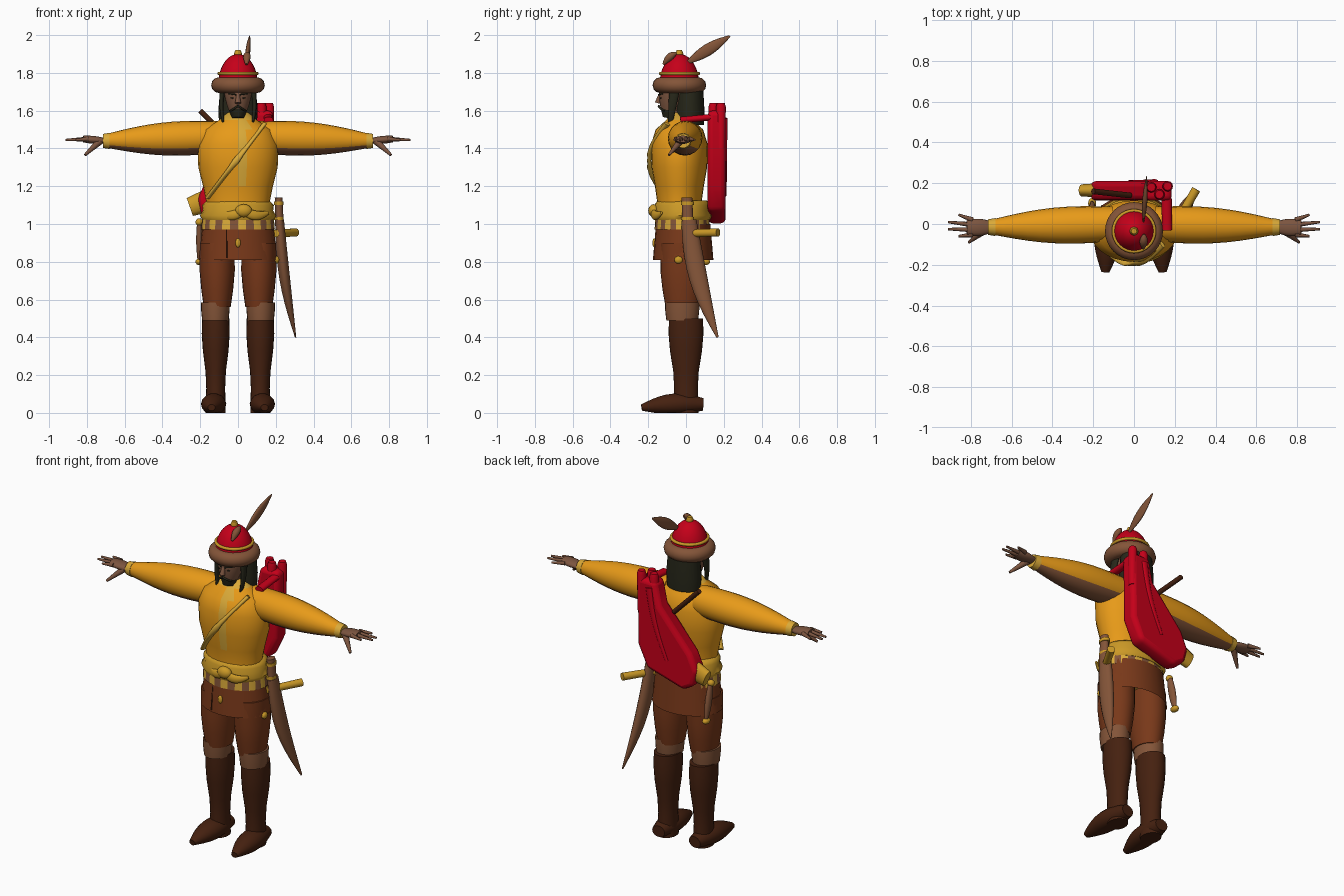
import bpy, bmesh, math
from mathutils import Vector

cube = bpy.data.objects.get("Cube")
if cube:
    bpy.data.objects.remove(cube)

X, Y, Z = Vector((1, 0, 0)), Vector((0, 1, 0)), Vector((0, 0, 1))
NONE = Vector()


def material(name, red, green, blue):
    mat = bpy.data.materials.new(name)
    mat.use_nodes = True
    colour = (red, green, blue, 1)
    mat.diffuse_color = colour
    mat.node_tree.nodes["Principled BSDF"].inputs["Base Color"].default_value = colour
    return mat


ORANGE = material("orange cloth", .84, .34, .01)
PALE = material("pale yellow cloth", .7, .4, .04)
GOLD = material("gold", .6, .32, .02)
RED = material("red", .56, 0, .01)
RUST = material("rust brown cloth", .19, .04, .01)
BOOT = material("dark boot leather", .06, .015, .005)
SKIN = material("brown skin", .2, .09, .05)
TAN = material("tan fur and leather", .23, .09, .04)
HAIR = material("dark hair", .02, .02, .01)


def finish(obj, name, mats, rule=None):
    obj.name = name
    for mat in mats:
        obj.data.materials.append(mat)
    if rule:
        for poly in obj.data.polygons:
            poly.material_index = int(rule(poly))
    bpy.ops.object.select_all(action='DESELECT')
    obj.select_set(True)
    bpy.context.view_layer.objects.active = obj
    bpy.ops.object.shade_smooth_by_angle(angle=math.radians(60))
    return obj


def mesh_object(name, bm, mats, rule=None):
    bmesh.ops.recalc_face_normals(bm, faces=bm.faces)
    mesh = bpy.data.meshes.new(name)
    bm.to_mesh(mesh)
    bm.free()
    obj = bpy.data.objects.new(name, mesh)
    bpy.context.collection.objects.link(obj)
    return finish(obj, name, mats, rule)


# Joins oval rings, each given as (centre, wide radius vector, deep radius vector)
def skin_rings(name, mats, ovals, rule, sides, caps=True):
    bm = bmesh.new()
    rings = []
    for centre, wide, deep in ovals:
        ring = []
        for i in range(sides):
            turn = math.tau * i / sides
            point = centre + wide * math.cos(turn) + deep * math.sin(turn)
            point.z = max(point.z, 0)
            ring.append(bm.verts.new(point))
        rings.append(ring)
    for low, high in zip(rings, rings[1:]):
        for i in range(sides):
            bm.faces.new((low[i - 1], low[i], high[i], high[i - 1]))
    if caps:
        bm.faces.new(rings[0])
        bm.faces.new(rings[-1])
    return mesh_object(name, bm, mats, rule)


# Upright turned shape with an oval section; profile rows are (height, radius)
def turned(name, mats, profile, x=0, y=0, flat=1, rule=None, sides=24, caps=True):
    ovals = [(Vector((x, y, z)), X * r, Y * r * flat) for z, r in profile]
    return skin_rings(name, mats, ovals, rule, sides, caps)


# Tapered tube between two points that may swell and bend in the middle
def tube(name, mats, start, end, first, last, swell=0, bend=NONE, wide=X, flat=1,
         side=1, rule=None, sides=14, steps=10):
    start, end, bend = Vector(start), Vector(end), Vector(bend)
    ovals = []
    for i in range(steps + 1):
        t = i / steps
        arch = math.sin(math.pi * t)
        centre = start.lerp(end, t) + bend * arch
        tangent = (end - start + bend * math.pi * math.cos(math.pi * t)).normalized()
        across = (wide - tangent * wide.dot(tangent)).normalized()
        radius = first + (last - first) * t + swell * arch
        oval = [centre, across * radius, tangent.cross(across) * radius * flat]
        for v in oval:
            v.x *= side
        ovals.append(oval)
    return skin_rings(name, mats, ovals, rule, sides)


def ball(name, mat, place, size):
    bpy.ops.mesh.primitive_uv_sphere_add(segments=16, ring_count=8, location=place)
    bpy.context.object.scale = size
    return finish(bpy.context.object, name, [mat])


def hoop(name, mat, place, major, minor):
    bpy.ops.mesh.primitive_torus_add(major_segments=32, location=place,
                                     major_radius=major, minor_radius=minor)
    return finish(bpy.context.object, name, [mat])


# Tunic with pale collar and front placket, chest strap, skirt and sash
def pale_trim(poly):
    x, y, z = poly.center
    return z > 1.55 or (0 < x < .06 and y < -.08 and z > 1.2)


turned("tunic_body", [ORANGE, PALE],
       [(1, .175), (1.1, .165), (1.2, .185), (1.3, .21), (1.42, .215), (1.5, .18), (1.55, .1), (1.59, .055)],
       y=-.035, flat=.7, rule=pale_trim, sides=28)
tube("chest_strap", [PALE], (.14, -.1, 1.53), (-.16, -.1, 1.14), .018, .018,
     bend=-Y * .095, wide=X + Z, flat=.6)
turned("tunic_skirt", [RUST], [(.81, .208), (1, .187)], y=-.015, flat=.77, caps=False)
tube("skirt_front_slit", [BOOT], (-.06, -.168, .82), (-.06, -.15, .97), .004, .004)
turned("checked_hem", [PALE, TAN], [(.97, .195), (1.03, .19)], y=-.02, flat=.75, sides=28,
       rule=lambda poly: poly.index % 2)
turned("sash", [GOLD], [(1.02, .188), (1.045, .202), (1.07, .186), (1.1, .19), (1.125, .166)],
       y=-.02, flat=.78)
ball("sash_knot", GOLD, (.03, -.17, 1.07), (.045, .03, .035))
for s in (1, -1):
    tube("sash_fold", [GOLD], (.03, -.175, 1.07), (.03 + s * .13, -.13, 1.06), .02, .01,
         swell=.01, bend=(0, -.01, -.02), wide=Z, flat=.6)
ball("belt_tassel", GOLD, (0, -.168, .9), (.014, .01, .024))

# Arms, hands, legs and boots
for s, tag in ((1, "left_"), (-1, "right_")):
    tube(tag + "sleeve", [ORANGE, TAN], (.1, 0, 1.46), (.7, -.015, 1.44), .085, .036, swell=.026,
         wide=Y, side=s, sides=20, rule=lambda poly: poly.normal.z < -.6)
    tube(tag + "cuff", [PALE], (.68, -.015, 1.44), (.715, -.015, 1.44), .044, .038, wide=Y, side=s)
    tube(tag + "palm", [SKIN], (.7, -.015, 1.44), (.82, -.018, 1.45), .028, .036, swell=.01,
         wide=Y, flat=.5, side=s)
    for k in range(4):
        reach = .86 + .06 * math.sin(k * math.pi / 3)
        tube(tag + "finger", [SKIN], (.79, .02 - k * .024, 1.45), (reach, .045 - k * .035, 1.445),
             .013, .006, wide=Y, side=s, sides=8)
    tube(tag + "thumb", [SKIN], (.73, -.03, 1.44), (.81, -.09, 1.365), .02, .007, wide=Y, side=s, sides=8)

    turned(tag + "thigh", [RUST], [(.56, .071), (.65, .084), (.75, .093), (.9, .092)],
           x=s * .11, y=-.02, flat=1.24)
    turned(tag + "knee_band", [TAN], [(.49, .07), (.54, .075), (.585, .076)], x=s * .12, y=-.02, flat=1.2)
    turned(tag + "boot_shaft", [BOOT], [(0, .053), (.13, .05), (.22, .054), (.33, .068), (.42, .074), (.5, .072)],
           x=s * .118, flat=1.25)
    tube(tag + "boot_foot", [BOOT], (.12, .09, .045), (.14, -.235, .028), .04, .02, swell=.036,
         bend=Z * .01, flat=.85, side=s)

# Head, with a beard along the jaw
turned("neck", [SKIN], [(1.5, .055), (1.63, .05)], y=-.03)
tube("face", [SKIN, HAIR], (0, -.09, 1.56), (0, -.05, 1.76), .03, .075, swell=.015, flat=1.1, sides=24,
     rule=lambda poly: poly.center.z < 1.6)
tube("nose", [SKIN], (0, -.135, 1.69), (0, -.15, 1.64), .008, .016)
for s in (1, -1):
    tube("moustache", [HAIR], (0, -.144, 1.625), (.038, -.115, 1.6), .006, .005, bend=-Y * .006, wide=Z, side=s)
    ball("eye", HAIR, (s * .03, -.134, 1.667), (.011, .005, .004))
    tube("eyebrow", [HAIR], (.012, -.144, 1.685), (.05, -.122, 1.69), .004, .004, wide=Z, side=s)
    tube("front_lock", [HAIR], (.08, -.06, 1.72), (.075, -.085, 1.52), .015, .006, bend=X * .01,
         flat=2, side=s)
turned("long_hair", [HAIR], [(1.525, .1), (1.6, .104), (1.75, .092)], y=.02, flat=.75)

# Hat with fur brim, gold trim, finial and feathers
hat = Vector((0, -.035, 0))
hoop("hat_brim", TAN, hat + Z * 1.735, .1, .042)
dome = [(1.74 + .16 * math.sin(a), .105 * math.cos(a)) for a in (k * math.pi / 17 for k in range(9))]
turned("hat_dome", [RED], dome, y=hat.y)
hoop("hat_trim", GOLD, hat + Z * 1.797, .1, .009)
turned("hat_finial", [GOLD], [(1.88, .017), (1.9, .022), (1.92, .014)], y=hat.y, sides=8)
tube("tall_feather", [TAN], (.045, 0, 1.85), (.062, .232, 1.995), .006, .005, swell=.026, wide=Y - Z, flat=.4)
tube("small_feather", [TAN], (.045, -.12, 1.845), (.05, -.05, 1.905), .006, .006, swell=.014,
     bend=Z * .01)

# Red case slung across the back, with its gold end and a staff
outline = [(.06, 1.6), (.185, 1.6), (.18, 1.2), (.12, 1.07), (-.12, 1), (-.19, 1.04),
           (-.215, 1.13), (-.17, 1.23), (.03, 1.46)]
bm = bmesh.new()
panel = bm.faces.new([bm.verts.new((x, .115, z)) for x, z in outline])
grown = bmesh.ops.extrude_face_region(bm, geom=[panel])["geom"]
bmesh.ops.translate(bm, verts=[v for v in grown if isinstance(v, bmesh.types.BMVert)], vec=Y * .095)
bevel = mesh_object("back_case", bm, [RED]).modifiers.new("soft edges", 'BEVEL')
bevel.width, bevel.segments = .025, 3
for x, y in ((.085, .18), (.125, .145), (.165, .185)):
    turned("case_mouth", [RED], [(1.4, .022), (1.62, .026), (1.64, .02)], x=x, y=y, sides=12)
tube("case_ridge", [RED], (.1, .21, 1.56), (-.02, .21, 1.15), .02, .01, bend=X * .02, flat=.5)
tube("case_shoulder_pad", [RED], (.16, .13, 1.565), (.162, -.03, 1.55), .025, .025, flat=.7)
tube("case_gold_end", [GOLD], (-.17, .165, 1.12), (-.255, .165, 1.09), .06, .05, wide=Z, flat=.6)
tube("back_staff", [BOOT], (-.2, .16, 1.6), (-.02, .14, 1.42), .014, .014)

# Curved sword on the left hip
tube("sword_scabbard", [TAN], (.305, .167, .4), (.22, .015, 1.02), .006, .04, swell=.025,
     bend=(-.015, -.025, 0), wide=Y, flat=.6)
tube("sword_handle", [TAN], (.22, .01, 1), (.215, .005, 1.14), .03, .028, wide=Y, flat=.75)
tube("sword_guard", [GOLD], (.2, -.01, .95), (.305, .17, .955), .02, .022)
for z in (1.02, 1.1):
    turned("sword_band", [GOLD], [(z, .026), (z + .018, .026)], x=.216, y=.008, flat=1.35, sides=14)
ball("sword_strap_end", GOLD, (.205, -.04, .81), (.014, .022, .02))

# Dagger on the right hip
tube("dagger_sheath", [TAN], (-.205, .06, 1), (-.205, .1, .81), .018, .014, swell=.008, wide=Y, flat=.7)
ball("dagger_tip", GOLD, (-.205, .1, .8), (.02, .028, .018))
ball("dagger_pommel", GOLD, (-.205, .055, 1.01), (.02, .02, .02))
